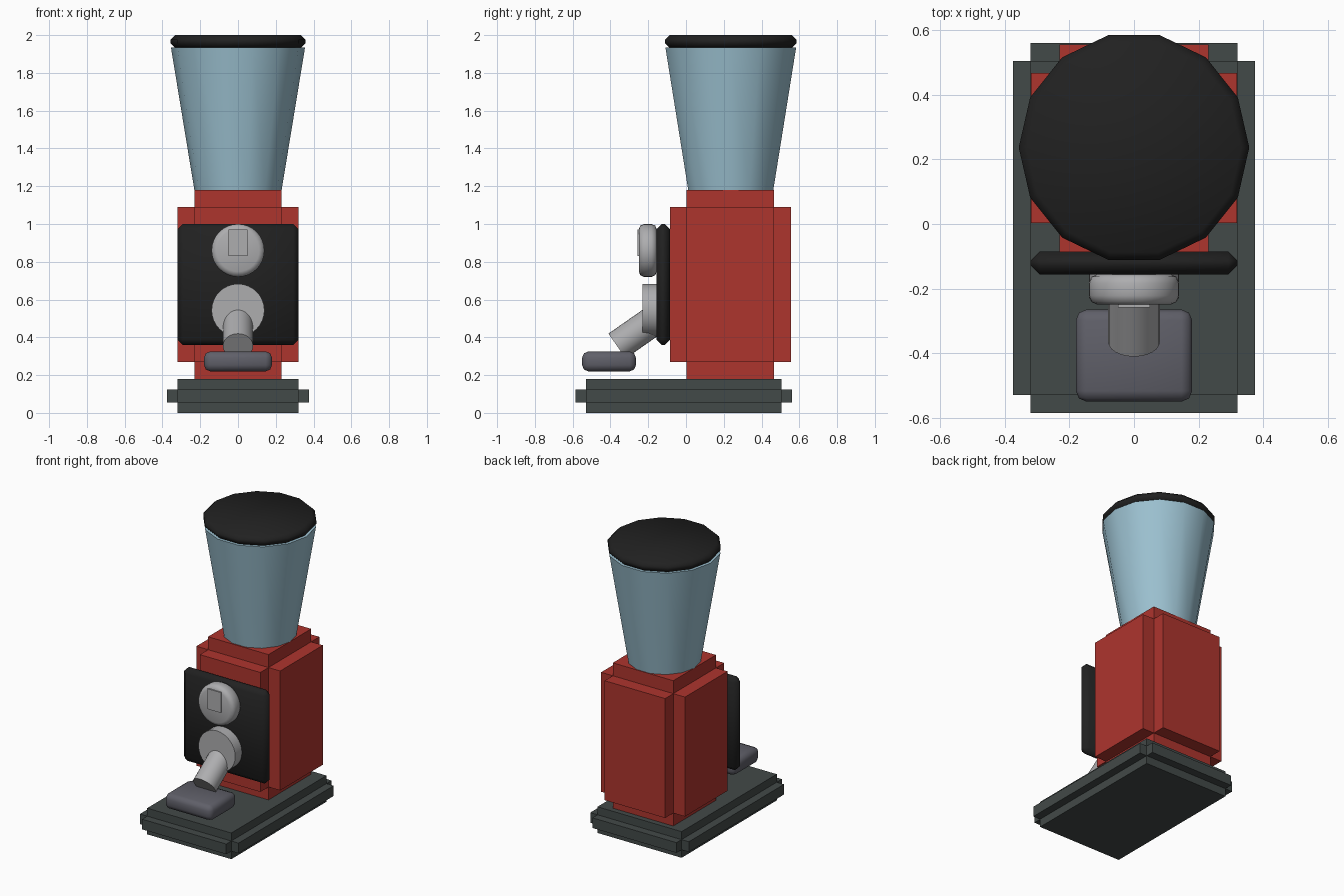
import bpy, math
from mathutils import Vector

if "Cube" in bpy.data.objects:
    bpy.data.objects.remove(bpy.data.objects["Cube"], do_unlink=True)


def material(name, rgb):
    m = bpy.data.materials.new(name)
    m.use_nodes = True
    m.diffuse_color = (*rgb, 1)
    m.node_tree.nodes["Principled BSDF"].inputs["Base Color"].default_value = (*rgb, 1)
    return m


RED = material("red_enamel", (0.42, 0.035, 0.027))
DARK = material("dark_grey_green", (0.055, 0.067, 0.065))
BLACK = material("black_plastic", (0.015, 0.015, 0.015))
GLASS = material("pale_blue_glass", (0.33, 0.53, 0.63))
METAL = material("light_metal", (0.42, 0.42, 0.43))
GREY = material("slate_grey", (0.115, 0.115, 0.14))


def finish(name, mat, bevel=0, segments=1, smooth=None):
    ob = bpy.context.object
    ob.name = name
    ob.data.materials.append(mat)
    if bevel:
        mod = ob.modifiers.new("bevel", "BEVEL")
        mod.width, mod.segments = bevel, segments
        mod.limit_method, mod.angle_limit = "ANGLE", math.radians(40)
        mod.harden_normals = False
        bpy.ops.object.modifier_apply(modifier=mod.name)
    if smooth:
        bpy.ops.object.shade_smooth_by_angle(angle=math.radians(smooth))
    return ob


def box(name, mat, lo, hi, **kw):
    lo, hi = Vector(lo), Vector(hi)
    bpy.ops.mesh.primitive_cube_add(size=1, location=(lo + hi) / 2)
    bpy.context.object.scale = hi - lo
    bpy.ops.object.transform_apply(location=False, rotation=False, scale=True)
    return finish(name, mat, **kw)


def cone(name, mat, start, end, r1, r2, sides, **kw):
    start, end = Vector(start), Vector(end)
    axis = end - start
    bpy.ops.mesh.primitive_cone_add(vertices=sides, radius1=r1, radius2=r2,
                                    depth=axis.length, location=(start + end) / 2)
    bpy.context.object.rotation_euler = axis.to_track_quat("Z", "Y").to_euler()
    return finish(name, mat, **kw)


def stepped_block(name, mat, lo, hi, step):
    """A core box with a raised slab on each of its four sides."""
    box(name + "_core", mat, lo, hi)
    (x0, y0, z0), (x1, y1, z1) = lo, hi
    z0, z1 = z0 + step, z1 - step
    box(name + "_side_slabs", mat, (x0 - step, y0, z0), (x1 + step, y1, z1))
    box(name + "_end_slabs", mat, (x0, y0 - step, z0), (x1, y1 + step, z1))


# Base and body
stepped_block("base", DARK, (-0.32, -0.53, 0), (0.32, 0.505, 0.18), 0.055)
stepped_block("body", RED, (-0.23, 0.003, 0.18), (0.23, 0.467, 1.18), 0.089)

# Hopper and lid, with a corner pointing to each side
HOPPER_Y = 0.237
for part, mat, z0, z1, r1, r2, kw in (
        ("hopper", GLASS, 1.18, 1.935, 0.231, 0.355, dict(smooth=35)),
        ("hopper_lid", BLACK, 1.932, 2.0, 0.357, 0.357, dict(bevel=0.024, smooth=60))):
    ob = cone(part, mat, (0, HOPPER_Y, z0), (0, HOPPER_Y, z1), r1, r2, 14, **kw)
    ob.rotation_euler = (0, 0, math.pi / 2)

# Front panel
box("front_panel", BLACK, (-0.32, -0.157, 0.36), (0.32, -0.085, 1.0), bevel=0.028, smooth=60)

# Control knob with its pointer plate
cone("knob", METAL, (0, -0.155, 0.86), (0, -0.25, 0.86), 0.14, 0.14, 32,
     bevel=0.028, segments=2, smooth=60)
box("knob_plate", METAL, (-0.05, -0.258, 0.83), (0.05, -0.249, 0.97))

# Outlet disc, spout and catch tray
cone("outlet_disc", METAL, (0, -0.15, 0.543), (0, -0.23, 0.543), 0.14, 0.14, 32, smooth=35)
cone("spout", METAL, (0, -0.16, 0.497), (0, -0.365, 0.354), 0.08, 0.08, 24, smooth=35)
box("catch_tray", GREY, (-0.18, -0.55, 0.22), (0.18, -0.265, 0.325), bevel=0.033, segments=2, smooth=60)
